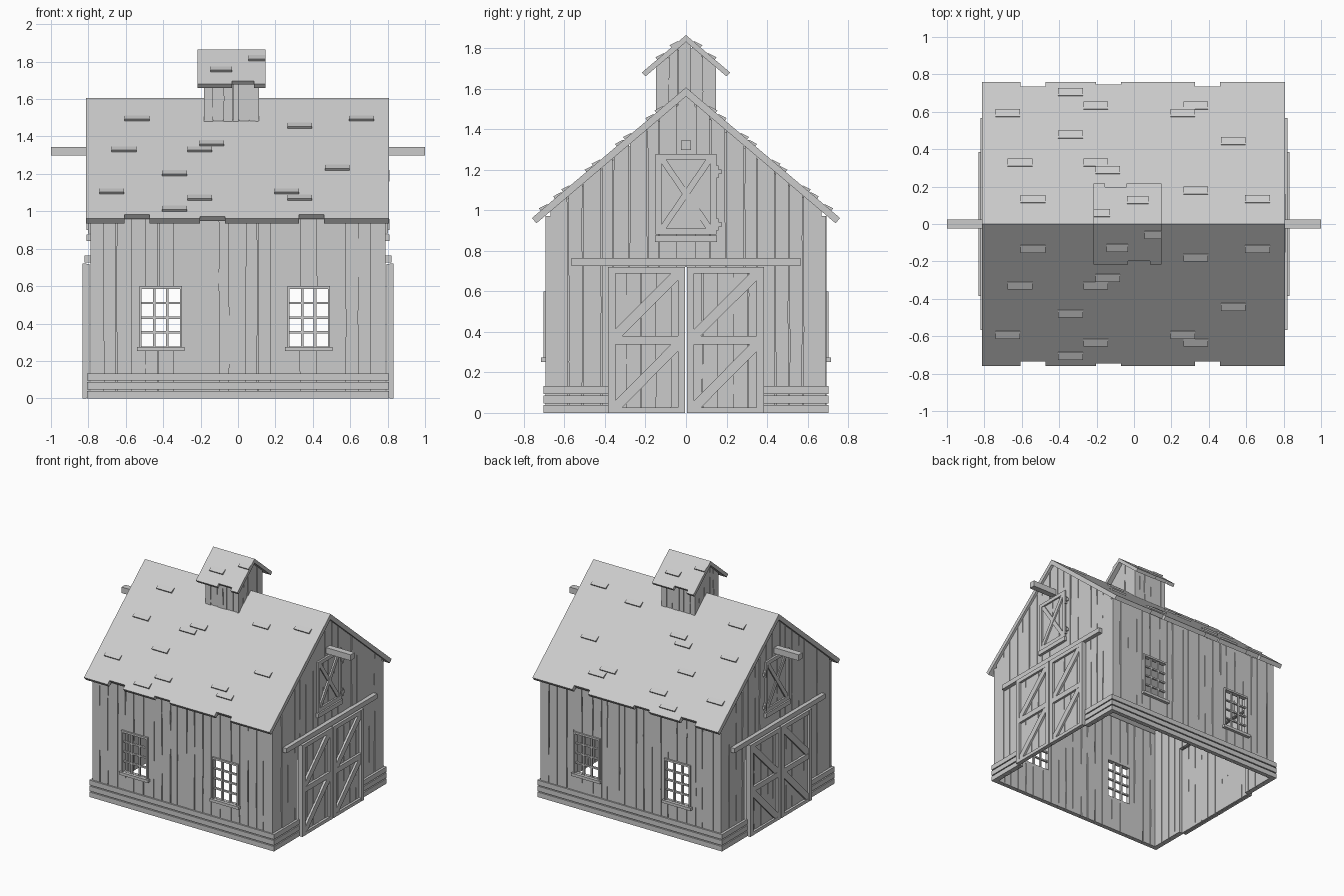
import bpy, bmesh, math, random
from mathutils import Matrix, Vector

if "Cube" in bpy.data.objects:
    bpy.data.objects.remove(bpy.data.objects["Cube"])

random.seed(4)
SLOPE = 0.848
ANG = math.atan(SLOPE)
CA, SA = math.cos(ANG), math.sin(ANG)


def frame(u, v, w, o=(0, 0, 0)):
    """Local (u, v, w) axes: u along, v up, w outward."""
    return Matrix((u, v, w)).transposed().to_4x4() if o == (0, 0, 0) else \
        Matrix.Translation(o) @ Matrix((u, v, w)).transposed().to_4x4()


SIDES = {"front": frame((1, 0, 0), (0, 0, 1), (0, -1, 0)), "back": frame((1, 0, 0), (0, 0, 1), (0, 1, 0))}
ENDS = {"right": frame((0, 1, 0), (0, 0, 1), (1, 0, 0)), "left": frame((0, 1, 0), (0, 0, 1), (-1, 0, 0))}


def prism(bm, M, pts, w0, w1):
    lo = [bm.verts.new(M @ Vector((u, v, w0))) for u, v in pts]
    hi = [bm.verts.new(M @ Vector((u, v, w1))) for u, v in pts]
    bm.faces.new(lo[::-1])
    bm.faces.new(hi)
    for i in range(len(pts)):
        j = (i + 1) % len(pts)
        bm.faces.new((lo[i], lo[j], hi[j], hi[i]))


def rect(bm, M, u0, u1, v0, v1, w0, w1):
    prism(bm, M, [(u0, v0), (u1, v0), (u1, v1), (u0, v1)], w0, w1)


def brace(bm, M, u0, u1, v0, v1, d, w0, w1):
    """Diagonal board mitred into the corners of a panel."""
    e = d if u1 > u0 else -d
    prism(bm, M, [(u0, v0), (u0 + e, v0), (u1, v1 - d), (u1, v1), (u1 - e, v1), (u0, v0 + d)], w0, w1)


def boards(bm, M, u0, u1, n, v0, top, w0, w1, jit=0.006):
    """Row of upright boards with worn, uneven edges."""
    p = (u1 - u0) / n
    cuts = [u0] + [u0 + p * (i + random.uniform(-.2, .2)) for i in range(1, n)] + [u1]
    for a, b in zip(cuts, cuts[1:]):
        ja = jit if a != u0 else 0
        jb = jit if b != u1 else 0
        left, right = [], []
        for k in range(6):
            la, rb = a + ja * random.random() * .8, b - jb * random.random() * .8
            f = 0 if k == 0 else 1 if k == 5 else (k + random.uniform(-.4, .4)) / 5
            left.append((la, v0 + (top(la) - v0) * f))
            right.append((rb, v0 + (top(rb) - v0) * f))
        peak = [(0, top(0))] if a < -.01 and b > .01 else []
        d = random.uniform(0, .004)
        prism(bm, M, right + peak + left[::-1], w0, w1 - d)


def finish(name, bm):
    bmesh.ops.recalc_face_normals(bm, faces=bm.faces)
    me = bpy.data.meshes.new(name)
    bm.to_mesh(me)
    bm.free()
    ob = bpy.data.objects.new(name, me)
    bpy.context.collection.objects.link(ob)
    return ob


def cut(ob, cutter):
    m = ob.modifiers.new("openings", 'BOOLEAN')
    m.operation, m.solver, m.object = 'DIFFERENCE', 'EXACT', cutter
    bpy.context.view_layer.objects.active = ob
    bpy.ops.object.modifier_apply(modifier=m.name)


def gable(y):
    return 1.562 - SLOPE * abs(y)


WINDOWS = (-0.413, 0.378)

# Cutters for windows, doors and loft hatches
bm = bmesh.new()
for M in SIDES.values():
    for c in WINDOWS:
        rect(bm, M, c - .104, c + .104, .276, .588, .6, .75)
for M in ENDS.values():
    rect(bm, M, -.383, .383, -.1, .72, .7, .85)
    rect(bm, M, -.135, .135, .88, 1.265, .7, .85)
cutter = finish("opening_cutter", bm)
cutter.hide_render = True

for side, M in SIDES.items():
    # Long walls: outer boards and a thin core closing the seams
    bm = bmesh.new()
    boards(bm, M, -.788, .788, 21, 0, lambda u: .972, .668, .693)
    cut(finish(side + "_wall_boards", bm), cutter)
    bm = bmesh.new()
    rect(bm, M, -.78, .78, .005, .965, .676, .683)
    cut(finish(side + "_wall_core", bm), cutter)
    # Windows with 3 x 4 panes
    for i, c in enumerate(WINDOWS):
        bm = bmesh.new()
        for s in (-1, 1):
            a, b = sorted((c + s * .102, c + s * .114))
            rect(bm, M, a, b, .27, .6, .668, .704)
        rect(bm, M, c - .114, c + .114, .585, .6, .668, .704)
        rect(bm, M, c - .126, c + .126, .252, .274, .668, .715)
        for k in (-1, 1):
            rect(bm, M, c + k * .034 - .007, c + k * .034 + .007, .27, .59, .675, .692)
        for k in (1, 2, 3):
            z = .275 + k * .078
            rect(bm, M, c - .105, c + .105, z - .006, z + .006, .676, .691)
        finish("%s_window_%d" % (side, i + 1), bm)
    # Base planks
    bm = bmesh.new()
    for k in range(3):
        rect(bm, M, -.806, .806, k * .047, k * .047 + .039, .685, .703)
    finish(side + "_base_planks", bm)

for side, M in ENDS.items():
    # Gable walls
    bm = bmesh.new()
    boards(bm, M, -.668, .668, 17, 0, gable, .765, .79)
    cut(finish(side + "_gable_boards", bm), cutter)
    bm = bmesh.new()
    prism(bm, M, [(-.66, .005), (.66, .005), (.66, gable(.67)), (0, 1.55), (-.66, gable(.67))], .772, .779)
    cut(finish(side + "_gable_core", bm), cutter)
    bm = bmesh.new()
    for k in range(3):
        for a, b in ((-.69, -.386), (.386, .69)):
            rect(bm, M, a, b, k * .047, k * .047 + .039, .785, .806)
    finish(side + "_base_planks", bm)
    # Sliding doors
    for i, (a, b) in enumerate(((-.385, -.004), (.004, .385))):
        bm = bmesh.new()
        boards(bm, M, a, b, 5, .003, lambda u: .718, .795, .815, .004)
        rect(bm, M, a + .01, b - .01, .01, .71, .799, .805)
        for p, q in ((a, a + .036), (b - .036, b)):
            rect(bm, M, p, q, 0, .72, .81, .832)
        for z0, z1 in ((0, .026), (.338, .38), (.688, .72)):
            rect(bm, M, a + .036, b - .036, z0, z1, .81, .831)
        for z0, z1 in ((.026, .338), (.38, .688)):
            brace(bm, M, a + .036, b - .036, z0, z1, .034, .81, .829)
        finish("%s_door_%d" % (side, i + 1), bm)
    bm = bmesh.new()
    rect(bm, M, -.566, .566, .726, .764, .785, .82)
    finish(side + "_door_rail", bm)
    # Loft hatch
    bm = bmesh.new()
    for a, b in ((-.15, -.122), (.122, .15)):
        rect(bm, M, a, b, .88, 1.278, .785, .803)
    rect(bm, M, -.122, .122, 1.25, 1.278, .785, .803)
    rect(bm, M, -.122, .122, .88, .91, .785, .803)
    rect(bm, M, -.153, .153, .842, .876, .785, .81)
    boards(bm, M, -.122, .122, 4, .9, lambda u: 1.26, .775, .792, .003)
    rect(bm, M, -.12, .12, .9, 1.26, .779, .784)
    brace(bm, M, .12, -.12, .91, 1.25, .022, .785, .798)
    brace(bm, M, -.12, .12, .91, 1.25, .022, .785, .802)
    for z in (.93, 1.19):
        rect(bm, M, .14, .176, z - .012, z + .012, .785, .807)
        rect(bm, M, .148, .16, z - .03, z + .03, .785, .809)
    finish(side + "_loft_hatch", bm)
    # Hoist beam
    bm = bmesh.new()
    rect(bm, M, -.024, .024, 1.297, 1.344, .765, 1.0)
    finish(side + "_hoist_beam", bm)


def roof_half(name, s, apex, x0, x1, run, t, notches, shingles, w):
    """Sloping slab with eave notches and raised wedge shingles; s = -1 front, 1 back."""
    M = frame((1, 0, 0), (0, s * CA, -SA), (0, s * SA, CA), (0, 0, apex))
    L = run / CA
    pts = [(x0, 0), (x0, L)]
    for c, hw, d in sorted(notches):
        pts += [(c - hw, L), (c - hw, L - d), (c + hw, L - d), (c + hw, L)]
    bm = bmesh.new()
    prism(bm, M, pts + [(x1, L), (x1, 0)], -t, 0)
    # wedge cross-section (v, w) swept along x
    W = frame((0, s * CA, -SA), (0, s * SA, CA), (1, 0, 0), (0, 0, apex))
    for c, y in shingles:
        v = y / CA
        prism(bm, W, [(v - .022, -.005), (v + .022, -.005), (v + .022, .014), (v - .022, .004)],
              max(x0, c - w), min(x1, c + w))
    finish(name, bm)


# Main roof, mirrored front to back
SH = [(-.54, .13), (.33, .175), (.66, .13), (-.14, .285), (-.61, .325), (-.205, .325), (-.34, .475),
      (.53, .44), (-.675, .59), (.26, .59), (-.205, .63), (.33, .63), (-.34, .70)]
NOTCH = [(-.54, .067, .034), (-.137, .067, .018), (.393, .067, .034)]
for s, n in ((-1, "front"), (1, "back")):
    roof_half(n + "_roof", s, 1.606, -.812, .808, .76, .034, NOTCH, SH, .066)

# Cupola: roof halves turned half a revolution about its centre
CX = -.035
for s, n in ((-1, "front"), (1, "back")):
    f = -s
    roof_half(n + "_cupola_roof", s, 1.864, CX - .181, CX + .181, .217, .026,
              [(CX + f * .062, .058, .026)], [(CX - f * .055, .125), (CX + f * .15, .055)], .058 if s else 0)
for side, M in SIDES.items():
    bm = bmesh.new()
    T = Matrix.Translation((CX, 0, 0)) @ M
    boards(bm, T, -.146, .146, 6, 1.46, lambda u: 1.705, .13, .148, .004)
    rect(bm, T, -.14, .14, 1.46, 1.70, .134, .139)
    finish(side + "_cupola_wall", bm)
for side, M in ENDS.items():
    bm = bmesh.new()
    T = Matrix.Translation((CX, 0, 0)) @ M
    top = lambda u: 1.832 - SLOPE * abs(u)
    boards(bm, T, -.147, .147, 5, 1.46, top, .128, .147, .004)
    prism(bm, T, [(-.14, 1.46), (.14, 1.46), (.14, top(.145)), (0, 1.82), (-.14, top(.145))], .132, .137)
    finish(side + "_cupola_gable", bm)

bpy.data.objects.remove(cutter, do_unlink=True)
